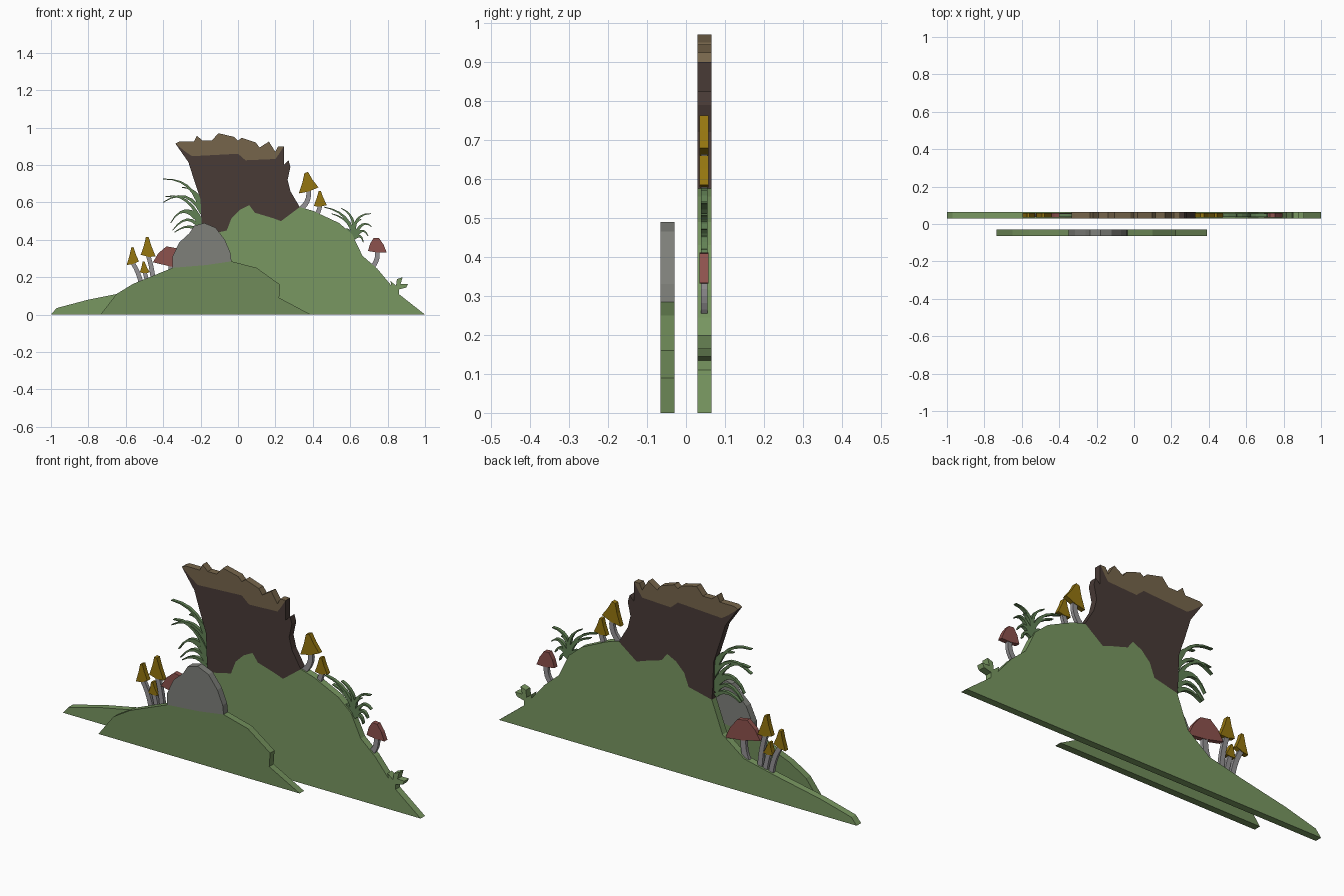
import bpy, bmesh
from mathutils import Vector

if "Cube" in bpy.data.objects:
    bpy.data.objects.remove(bpy.data.objects["Cube"])


def mat(name, rgb):
    m = bpy.data.materials.new(name)
    m.diffuse_color = (*rgb, 1)
    m.use_nodes = True
    m.node_tree.nodes["Principled BSDF"].inputs["Base Color"].default_value = m.diffuse_color
    return m


GREEN = mat("hill_green", (.19, .31, .12))
DARK_GREEN = mat("front_green", (.16, .26, .10))
GRASS = mat("grass_green", (.12, .22, .09))
BARK = mat("bark", (.065, .043, .037))
WOOD = mat("cut_wood", (.18, .13, .07))
YELLOW = mat("yellow_cap", (.30, .18, .005))
RED = mat("red_cap", (.27, .085, .075))
STEM = mat("stem", (.30, .29, .30))
STONE = mat("stone", (.21, .215, .195))

BACK = (.03, .065)
FRONT = (-.065, -.03)
CAP = (.034, .058)
THIN = (.038, .055)


def cutouts(name, outlines, depth, material):
    """Extrude (x, z) outlines between two y planes into one object."""
    bm = bmesh.new()
    for pts in outlines:
        face = bm.faces.new([bm.verts.new((x, depth[0], z)) for x, z in pts])
        ext = bmesh.ops.extrude_face_region(bm, geom=[face], use_keep_orig=True)
        verts = [g for g in ext["geom"] if isinstance(g, bmesh.types.BMVert)]
        bmesh.ops.translate(bm, verts=verts, vec=(0, depth[1] - depth[0], 0))
    bmesh.ops.recalc_face_normals(bm, faces=bm.faces)
    me = bpy.data.meshes.new(name)
    bm.to_mesh(me)
    bm.free()
    me.materials.append(material)
    ob = bpy.data.objects.new(name, me)
    bpy.context.collection.objects.link(ob)
    return ob


def strip(a, b, c, w0, w1, n=6):
    """Outline of a curved strip through a quadratic path, tapering w0 to w1."""
    a, b, c = Vector(a), Vector(b), Vector(c)
    left, right = [], []
    for i in range(n + 1):
        t = i / n
        p = a * (1 - t) ** 2 + b * 2 * t * (1 - t) + c * t * t
        d = ((b - a) * (1 - t) + (c - b) * t).normalized()
        side = Vector((-d.y, d.x)) * (w0 + (w1 - w0) * t) / 2
        left.append(p + side)
        right.append(p - side)
    return left + right[::-1]


# shared edge between stump and hill, left to right
root_line = [(-.19, .42), (-.06, .45), (-.035, .515), (.01, .56), (.06, .585),
             (.09, .545), (.19, .515), (.23, .5), (.33, .575)]
# shared edge between bark and broken wood, left to right
rim_line = [(-.335, .915), (-.28, .87), (-.245, .847), (0, .86), (.04, .825),
            (.20, .832), (.22, .86), (.245, .9)]

# back hill with a leafy sprig on its right slope
cutouts("back_hill", [
    [(-1, 0), (-.97, .035), (-.8, .08), (-.65, .11), (-.55, .13), (-.37, .17),
     (-.25, .26), (-.22, .34)] + root_line +
    [(.4, .555), (.54, .49), (.61, .43), (.665, .315), (.745, .245),
     (.82, .155), (.815, .18), (.845, .155), (.85, .19), (.88, .2),
     (.87, .165), (.91, .165), (.9, .145), (.86, .135), (.86, .11), (1, 0)]],
    BACK, GREEN)

# stump
cutouts("stump_bark", [
    root_line +
    [(.28, .66), (.265, .72), (.28, .79), (.27, .825), (.245, .8)] +
    rim_line[::-1] + [(-.265, .815), (-.235, .72), (-.2, .615), (-.195, .48)]],
    BACK, BARK)
cutouts("stump_broken_top", [
    rim_line + [(.215, .9), (.2, .87), (.165, .925), (.115, .893), (.095, .92),
                (.02, .945), (0, .93), (-.02, .95), (-.105, .97), (-.14, .93),
                (-.19, .93), (-.22, .957), (-.235, .925), (-.315, .925)]],
    BACK, WOOD)

# front layer: low hill and boulder
seam = [(-.35, .25), (-.17, .265), (-.035, .285)]
cutouts("front_hill", [
    [(-.735, 0), (-.65, .11), (-.56, .165)] + seam +
    [(.1, .25), (.225, .16), (.22, .09), (.39, 0)]], FRONT, DARK_GREEN)
cutouts("boulder", [
    seam + [(-.04, .33), (-.07, .4), (-.12, .465), (-.18, .49), (-.235, .475),
            (-.26, .435), (-.315, .385), (-.35, .31)]], FRONT, STONE)

# mushrooms: cap left, apex, right; stem bottom and bend; cap colour
mushrooms = [
    ((.325, .648), (.365, .76), (.43, .68), (.33, .56), (.385, .60), YELLOW),
    ((.405, .58), (.437, .66), (.475, .585), (.42, .53), (.43, .55), YELLOW),
    ((-.595, .265), (-.565, .36), (-.53, .285), (-.51, .12), (-.52, .21), YELLOW),
    ((-.52, .32), (-.485, .415), (-.44, .31), (-.45, .14), (-.455, .24), YELLOW),
    ((-.525, .225), (-.505, .285), (-.472, .225), (-.475, .12), (-.485, .18), YELLOW),
    ((-.455, .28), (-.355, .36), (-.26, .245), (-.38, .15), (-.355, .2), RED),
    ((.695, .34), (.74, .41), (.795, .333), (.71, .25), (.75, .28), RED),
]
for i, (l, apex, r, foot, bend, colour) in enumerate(mushrooms, 1):
    l, apex, r = Vector(l), Vector(apex), Vector(r)
    mid = (l + r) / 2
    k = .85 if colour == RED else .58          # red caps are rounder
    tip = (r - l) * (.14 if colour == RED else .09)
    shoulder = .55 * apex + .45 * mid
    cap = [l, shoulder - (r - l) * k * .42, apex - tip, apex + tip,
           shoulder + (r - l) * k * .42, r, mid - (apex - mid) * .06]
    cutouts(f"mushroom_cap_{i}", [cap], CAP, colour)
    w = .022 + .06 * ((r - l).length - .06) * .8
    cutouts(f"mushroom_stem_{i}", [strip(foot, bend, mid, w * 1.15, w)], THIN, STEM)

# grass blades: root, bend, tip
left_blades = [
    ((-.2, .56), (-.24, .73), (-.4, .725)), ((-.19, .54), (-.27, .69), (-.4, .60)),
    ((-.19, .48), (-.26, .66), (-.39, .63)), ((-.19, .47), (-.29, .62), (-.36, .49)),
    ((-.2, .46), (-.27, .56), (-.35, .45)), ((-.19, .58), (-.22, .68), (-.30, .68)),
    ((-.2, .44), (-.26, .50), (-.34, .44)), ((-.19, .50), (-.25, .58), (-.31, .55)),
]
right_blades = [
    ((.62, .41), (.60, .55), (.46, .575)), ((.62, .41), (.61, .51), (.50, .54)),
    ((.62, .41), (.61, .54), (.71, .54)), ((.62, .41), (.66, .52), (.715, .47)),
    ((.62, .41), (.67, .48), (.695, .42)), ((.62, .41), (.66, .44), (.67, .385)),
    ((.61, .42), (.64, .53), (.55, .57)), ((.61, .42), (.58, .48), (.56, .44)),
    ((.61, .43), (.62, .50), (.66, .51)),
]
for name, blades in (("left_grass", left_blades), ("right_grass", right_blades)):
    cutouts(name, [strip(*b, .022, .004) for b in blades], THIN, GRASS)
